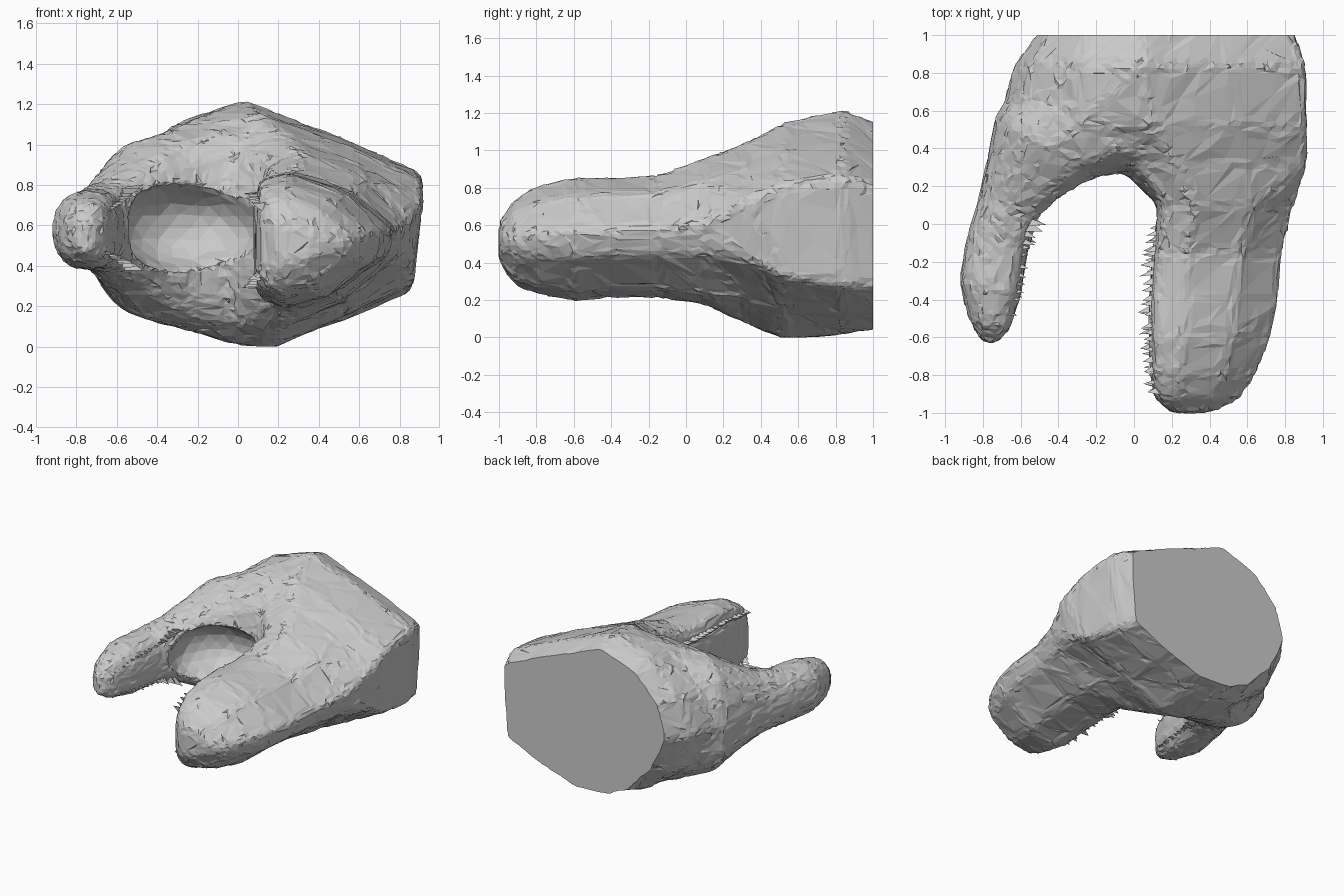
import bpy, bmesh, math, random
from mathutils import Vector

if "Cube" in bpy.data.objects:
    bpy.data.objects.remove(bpy.data.objects["Cube"])

random.seed(4)


def add_object(name, bm):
    me = bpy.data.meshes.new(name)
    bm.to_mesh(me)
    bm.free()
    ob = bpy.data.objects.new(name, me)
    bpy.context.collection.objects.link(ob)
    return ob


def loft(bm, rings):
    vs = [[bm.verts.new(p) for p in r] for r in rings]
    n = len(vs[0])
    for a, b in zip(vs, vs[1:]):
        for i in range(n):
            j = (i + 1) % n
            bm.faces.new((a[i], a[j], b[j], b[i]))
    bm.faces.new(vs[0][::-1])
    bm.faces.new(vs[-1])


bm = bmesh.new()

# Palm: four (x, z) sections running forward from the cut end
palm = [
    (1.08, [(.83, .8), (.45, .96), (.04, 1.13), (-.25, 1.02), (-.41, .84), (-.46, .62),
            (-.34, .35), (-.17, .15), (-.05, .07), (.25, .05), (.5, .13), (.8, .27)]),
    (.84, [(.91, .86), (.5, 1.04), (.03, 1.22), (-.3, 1.11), (-.55, .87), (-.64, .6),
           (-.51, .3), (-.25, .09), (0, .02), (.2, .02), (.5, .12), (.86, .27)]),
    (.52, [(.92, .82), (.55, .99), (.1, 1.15), (-.3, 1.09), (-.6, .88), (-.73, .6),
           (-.58, .3), (-.3, .1), (-.02, .01), (.18, -.01), (.5, .14), (.87, .32)]),
    (.32, [(.92, .74), (.6, .9), (.22, 1.05), (0, .96), (-.1, .8), (-.12, .6),
           (-.1, .4), (-.05, .25), (.02, .13), (.18, .07), (.5, .2), (.86, .42)]),
]
# Thick finger: one normalised section scaled along its length
template = [(1, .56), (.68, .85), (.26, 1), (.04, .94), (0, .75), (0, .55),
            (0, .35), (0, .18), (.06, .06), (.2, 0), (.55, .08), (.92, .36)]
thick = [(.1, .13, .85, .17, .96), (-.15, .1, .79, .21, .87), (-.4, .08, .77, .21, .86),
         (-.6, .08, .73, .19, .86), (-.8, .09, .65, .23, .81), (-.92, .11, .57, .28, .74),
         (-1.0, .2, .42, .4, .63)]
rings = [[(x, y, z) for x, z in pts] for y, pts in palm]
rings += [[(x0 + u * (x1 - x0), y, z0 + v * (z1 - z0)) for u, v in template]
          for y, x0, x1, z0, z1 in thick]
loft(bm, rings)

# Slim finger: outer point, inner point, bottom and top heights
slim = [((-.80, -.63), (-.73, -.63), .46, .62), ((-.88, -.5), (-.65, -.55), .41, .72),
        ((-.925, -.3), (-.60, -.38), .38, .77), ((-.89, -.08), (-.56, -.13), .38, .78),
        ((-.82, .15), (-.50, .01), .36, .82), ((-.77, .38), (-.36, .13), .27, .92),
        ((-.73, .58), (-.18, .24), .14, 1.03), ((-.5, .8), (.04, .28), .07, 1.1),
        ((.0, .8), (.2, .26), .07, 1.05)]
rings = []
for o, i, lo, hi in slim:
    ring = []
    for k in range(16):
        a = 2 * math.pi * k / 16
        c, s = math.cos(a), math.sin(a)
        t = .5 + .5 * math.copysign(abs(c) ** (.55 if c > 0 else .95), c)
        ring.append((o[0] + t * (i[0] - o[0]), o[1] + t * (i[1] - o[1]),
                     (lo + hi) / 2 + (hi - lo) / 2 * math.copysign(abs(s) ** .9, s)))
    rings.append(ring)
loft(bm, rings)
bmesh.ops.recalc_face_normals(bm, faces=bm.faces)
claw = add_object("claw", bm)

# Hollow between the two fingers
bm = bmesh.new()
bmesh.ops.create_icosphere(bm, subdivisions=3, radius=1)
for v in bm.verts:
    v.co = Vector((-.24 + .36 * v.co.x, .1 + .34 * v.co.y, .59 + .235 * v.co.z))
cutter = add_object("hollow_cutter", bm)
cutter.hide_render = True
cutter.hide_viewport = False

# Fuse the parts, carve the hollow, soften and reduce to facets
m = claw.modifiers.new("fuse", 'REMESH')
m.mode, m.voxel_size = 'VOXEL', .028
m = claw.modifiers.new("hollow", 'BOOLEAN')
m.operation, m.object, m.solver = 'DIFFERENCE', cutter, 'EXACT'
m = claw.modifiers.new("soften", 'SMOOTH')
m.factor, m.iterations = .5, 5
m = claw.modifiers.new("facets", 'DECIMATE')
m.ratio = .4
dg = bpy.context.evaluated_depsgraph_get()
bm = bmesh.new()
bm.from_mesh(bpy.data.meshes.new_from_object(claw.evaluated_get(dg)))
claw.modifiers.clear()
bpy.data.objects.remove(cutter)

# Slightly uneven surface, then the flat cut end
for v in bm.verts:
    v.co += Vector([random.uniform(-.005, .005) for _ in range(3)])
    v.co.z = max(v.co.z, 0)
cut = bmesh.ops.bisect_plane(bm, geom=bm.verts[:] + bm.edges[:] + bm.faces[:],
                             plane_co=(0, 1, 0), plane_no=(0, 1, 0), clear_outer=True)
edges = [e for e in cut['geom_cut'] if isinstance(e, bmesh.types.BMEdge)]
bmesh.ops.holes_fill(bm, edges=edges, sides=0)
bmesh.ops.triangulate(bm, faces=bm.faces)
bm.to_mesh(claw.data)
bm.free()
for p in claw.data.polygons:
    p.use_smooth = False


# Ragged teeth along the inner rims
def teeth(name, path, count, direction, size):
    bm = bmesh.new()
    pts = [Vector(p) for p in path]
    for k in range(count):
        f = (k + random.random() * .6) / count * (len(pts) - 1)
        i = int(f)
        base = pts[i].lerp(pts[i + 1], f - i)
        along = (pts[i + 1] - pts[i]).normalized()
        d = Vector(direction).normalized()
        side = along.cross(d).normalized()
        r = size * random.uniform(.35, .6)
        tip = base + d * size * random.uniform(.5, 1.1) + along * random.uniform(-.02, .02)
        root = base - d * .035
        a, b, c = [bm.verts.new(root + q) for q in (along * r, side * r - along * r * .6,
                                                    -side * r - along * r * .6)]
        t = bm.verts.new(tip)
        for tri in ((a, b, t), (b, c, t), (c, a, t), (c, b, a)):
            bm.faces.new(tri)
    bmesh.ops.recalc_face_normals(bm, faces=bm.faces)
    add_object(name, bm)


for name, z, dz in (("upper", .74, .25), ("lower", .31, -.25)):
    teeth("thick_finger_teeth_" + name,
          [(.13, -.9, z - dz * .2), (.1, -.6, z), (.1, -.3, z), (.13, 0, z)],
          20, (-1, -.1, dz), .075)
for name, zs, dz in (("upper", (.63, .69, .71, .8), .3), ("lower", (.48, .45, .44, .38), -.3)):
    teeth("slim_finger_teeth_" + name,
          [(-.69, -.54, zs[0]), (-.63, -.38, zs[1]), (-.59, -.15, zs[2]), (-.5, .03, zs[3])],
          15, (1, -.2, dz), .05)
